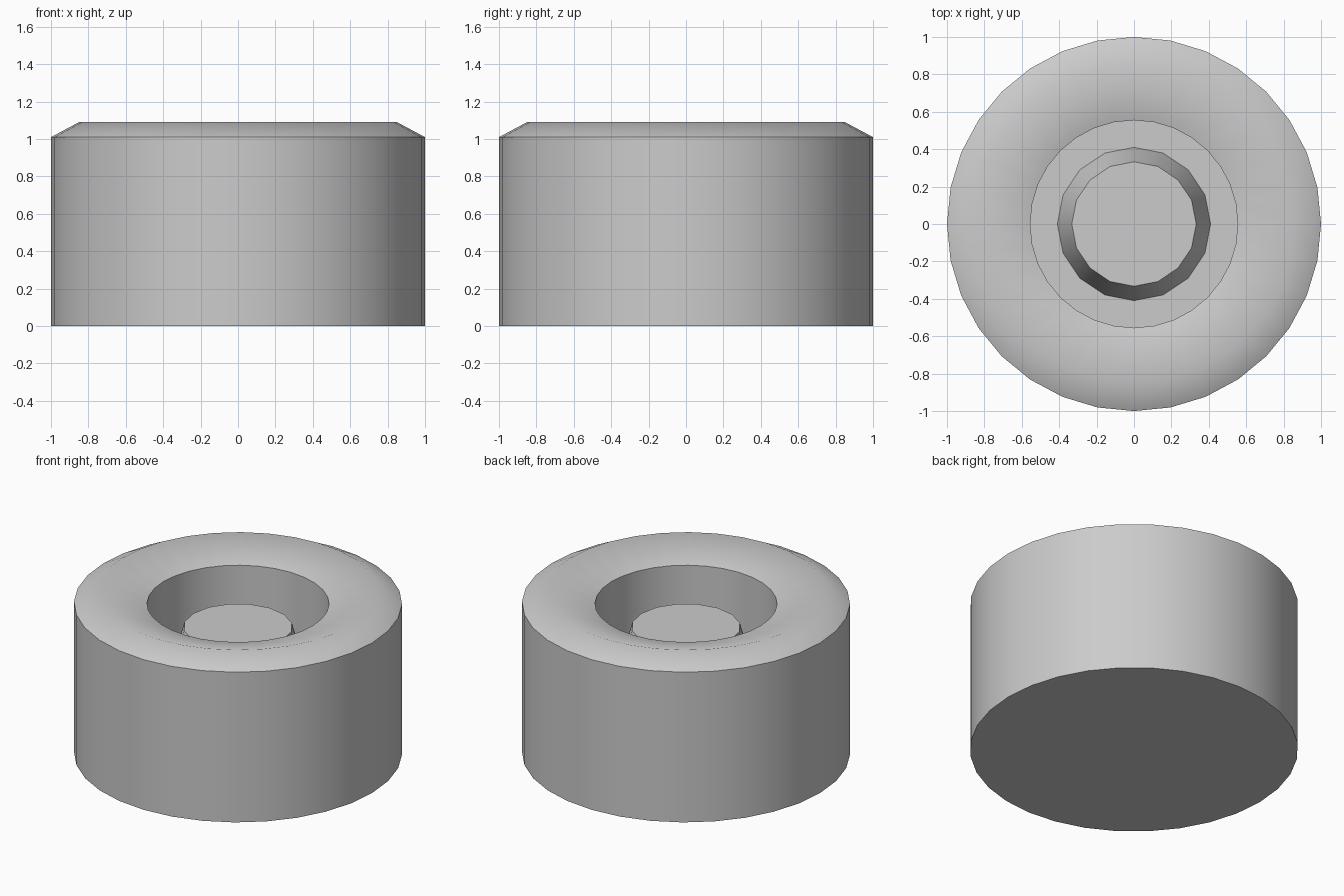
import bpy, bmesh, math

if "Cube" in bpy.data.objects:
    bpy.data.objects.remove(bpy.data.objects["Cube"])


def lathe(name, profile, sides, smooth_angle):
    """Revolve (radius, z) points about z; radius 0 becomes one pole vertex, ends are capped."""
    bm = bmesh.new()
    rings = []
    for r, z in profile:
        rings.append([bm.verts.new((r * math.cos(math.tau * i / sides),
                                    r * math.sin(math.tau * i / sides), z))
                      for i in range(sides)])
    for a, b in zip(rings, rings[1:]):
        for i in range(sides):
            j = (i + 1) % sides
            bm.faces.new((a[i], a[j], b[j], b[i]))
    bm.faces.new(rings[0][::-1])
    bm.faces.new(rings[-1])
    bmesh.ops.recalc_face_normals(bm, faces=bm.faces[:])
    mesh = bpy.data.meshes.new(name)
    bm.to_mesh(mesh)
    bm.free()
    ob = bpy.data.objects.new(name, mesh)
    bpy.context.collection.objects.link(ob)
    bpy.ops.object.select_all(action='DESELECT')
    ob.select_set(True)
    bpy.context.view_layer.objects.active = ob
    bpy.ops.object.shade_smooth_by_angle(angle=math.radians(smooth_angle))
    return ob


FLOOR = 0.58

# Outer body: straight wall, raised ridge, dished top, round recess with floor
lathe("body", [(1.0, 0.0), (1.0, 1.01), (0.85, 1.09), (0.555, 1.005), (0.555, FLOOR)], 32, 50)

# Tapered peg standing in the recess
lathe("centre_peg", [(0.41, FLOOR), (0.333, 0.85)], 16, 30)
